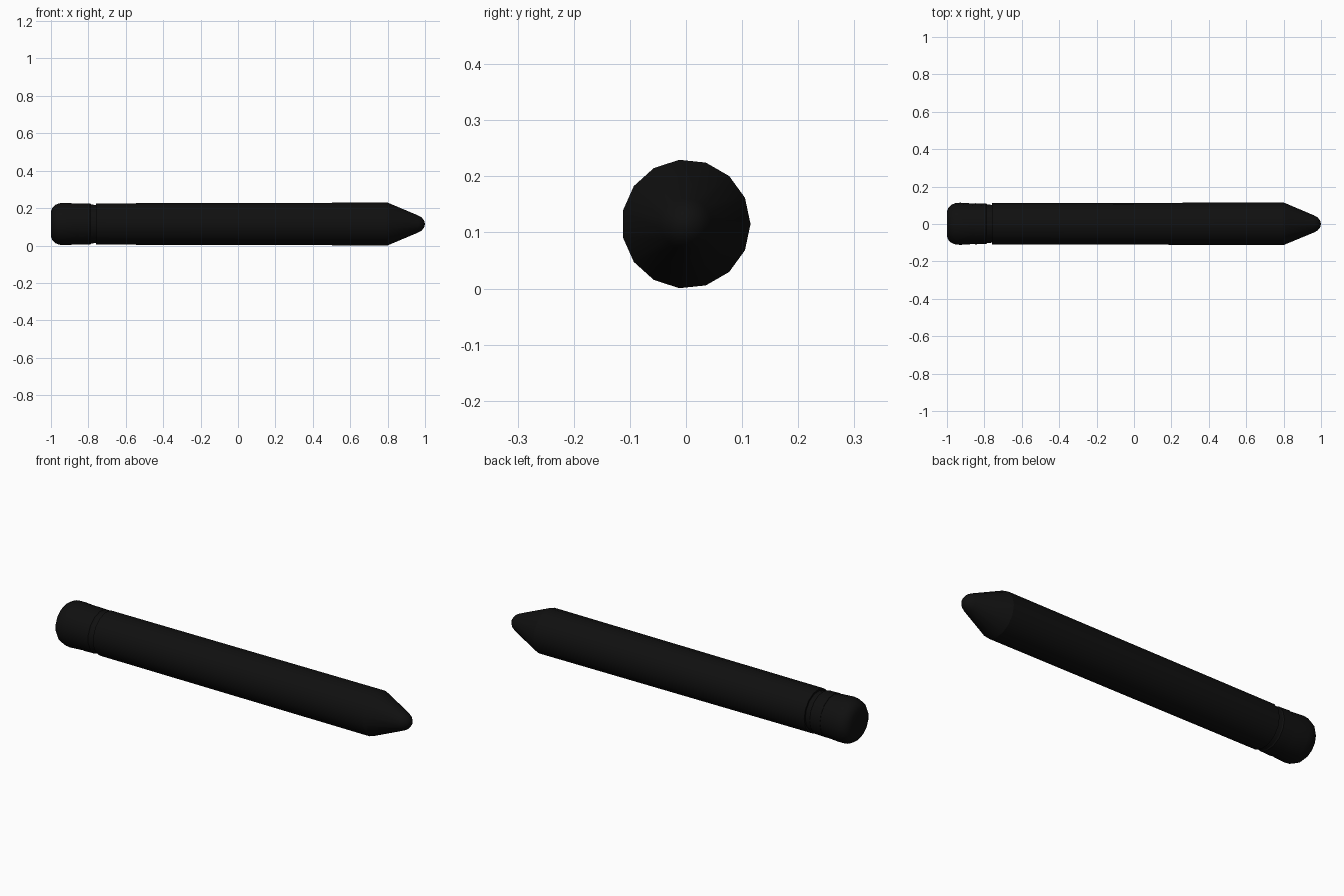
import bpy, bmesh, math

if "Cube" in bpy.data.objects:
    bpy.data.objects.remove(bpy.data.objects["Cube"])

SIDES = 15
CZ = 0.115

mat = bpy.data.materials.new("black")
mat.diffuse_color = (0.005, 0.005, 0.005, 1)
mat.use_nodes = True
mat.node_tree.nodes["Principled BSDF"].inputs["Base Color"].default_value = mat.diffuse_color


def lathe(name, profile):
    """Spin (x, radius) points round the long axis; radius 0 makes a pole."""
    bm = bmesh.new()
    rings = []
    for x, r in profile:
        if r == 0:
            rings.append([bm.verts.new((x, 0, CZ))] * SIDES)
        else:
            angles = [2 * math.pi * i / SIDES for i in range(SIDES)]
            rings.append([bm.verts.new((x, r * math.cos(a), CZ + r * math.sin(a)))
                          for a in angles])
    for a, b in zip(rings, rings[1:]):
        for i in range(SIDES):
            j = (i + 1) % SIDES
            bm.faces.new(dict.fromkeys((a[i], a[j], b[j], b[i])))
    bmesh.ops.recalc_face_normals(bm, faces=bm.faces)
    mesh = bpy.data.meshes.new(name)
    bm.to_mesh(mesh)
    bm.free()
    obj = bpy.data.objects.new(name, mesh)
    bpy.context.collection.objects.link(obj)
    mesh.materials.append(mat)
    bpy.ops.object.select_all(action='DESELECT')
    obj.select_set(True)
    bpy.context.view_layer.objects.active = obj
    bpy.ops.object.shade_smooth_by_angle(angle=math.radians(30))
    return obj


# Rounded eraser
lathe("eraser", [(-1, 0), (-1, 0.068), (-0.992, 0.088), (-0.978, 0.102),
                 (-0.957, 0.111), (-0.93, 0.114), (-0.85, 0.109), (-0.85, 0)])

# Ferrule with a shallow groove before the body
lathe("ferrule", [(-0.85, 0), (-0.85, 0.111), (-0.79, 0.109),
                  (-0.785, 0.105), (-0.76, 0.102), (-0.76, 0)])

# Slightly tapered shaft
lathe("shaft", [(-0.76, 0), (-0.76, 0.111), (0.8, 0.115), (0.8, 0)])

# Sharpened cone with a blunt rounded point
lathe("tip", [(0.8, 0), (0.8, 0.115), (0.963, 0.046), (0.982, 0.035),
              (0.995, 0.019), (1, 0)])
